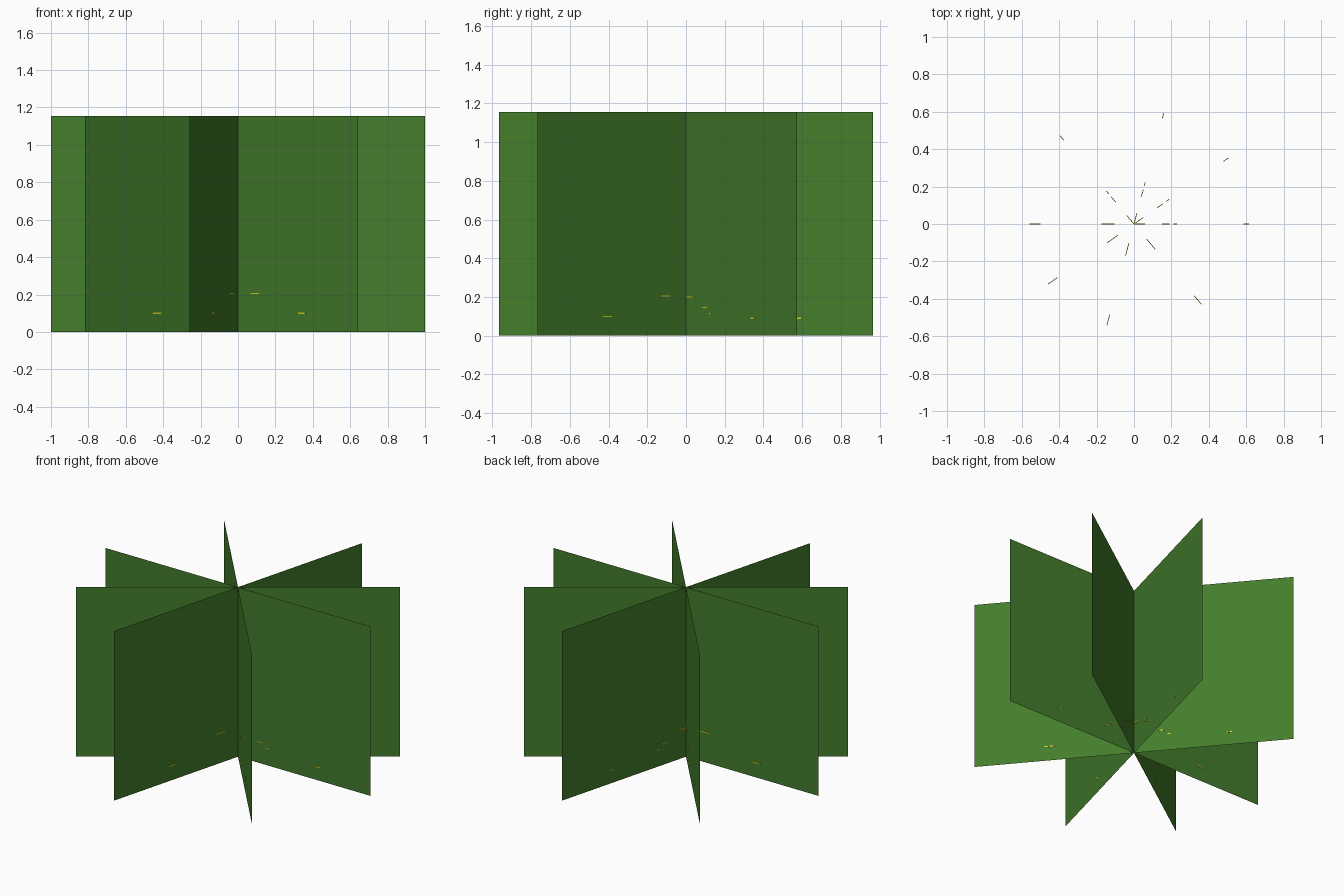
import bpy, bmesh, math
from mathutils import Matrix

if "Cube" in bpy.data.objects:
    bpy.data.objects.remove(bpy.data.objects["Cube"])

HALF_WIDTH = 1.0
HEIGHT = 1.155
ANGLES = (0, 35, 75, 130)


def material(name, rgb):
    m = bpy.data.materials.new(name)
    m.diffuse_color = (*rgb, 1.0)
    m.use_nodes = True
    m.node_tree.nodes["Principled BSDF"].inputs["Base Color"].default_value = m.diffuse_color
    return m


green = material("leaf green", (0.058, 0.205, 0.025))
yellow = material("flower yellow", (0.72, 0.66, 0.015))


def add_object(name, bm, mat, angle):
    mesh = bpy.data.meshes.new(name)
    bm.to_mesh(mesh)
    bm.free()
    mesh.materials.append(mat)
    ob = bpy.data.objects.new(name, mesh)
    ob.rotation_euler.z = math.radians(angle)
    bpy.context.collection.objects.link(ob)
    return ob


def sheet(name, angle):
    # one flat upright foliage card through the centre
    bm = bmesh.new()
    corners = [(-HALF_WIDTH, 0, 0), (HALF_WIDTH, 0, 0),
               (HALF_WIDTH, 0, HEIGHT), (-HALF_WIDTH, 0, HEIGHT)]
    bm.faces.new([bm.verts.new(c) for c in corners])
    return add_object(name, bm, green, angle)


# small yellow flecks low on every card: centre along card, height, length
FLECKS = [(-0.53, 0.10, 0.06), (-0.14, 0.205, 0.07), (0.03, 0.20, 0.06),
          (0.17, 0.145, 0.04), (0.22, 0.115, 0.02), (0.60, 0.09, 0.03)]


def flecks(name, angle):
    bm = bmesh.new()
    for u, z, length in FLECKS:
        bmesh.ops.create_cube(bm, size=1, matrix=Matrix.Translation((u, 0, z))
                              @ Matrix.Diagonal((length, 0.004, 0.006, 1)))
    return add_object(name, bm, yellow, angle)


for i, a in enumerate(ANGLES, 1):
    sheet(f"foliage_card_{i}", a)
    flecks(f"flower_flecks_{i}", a)
